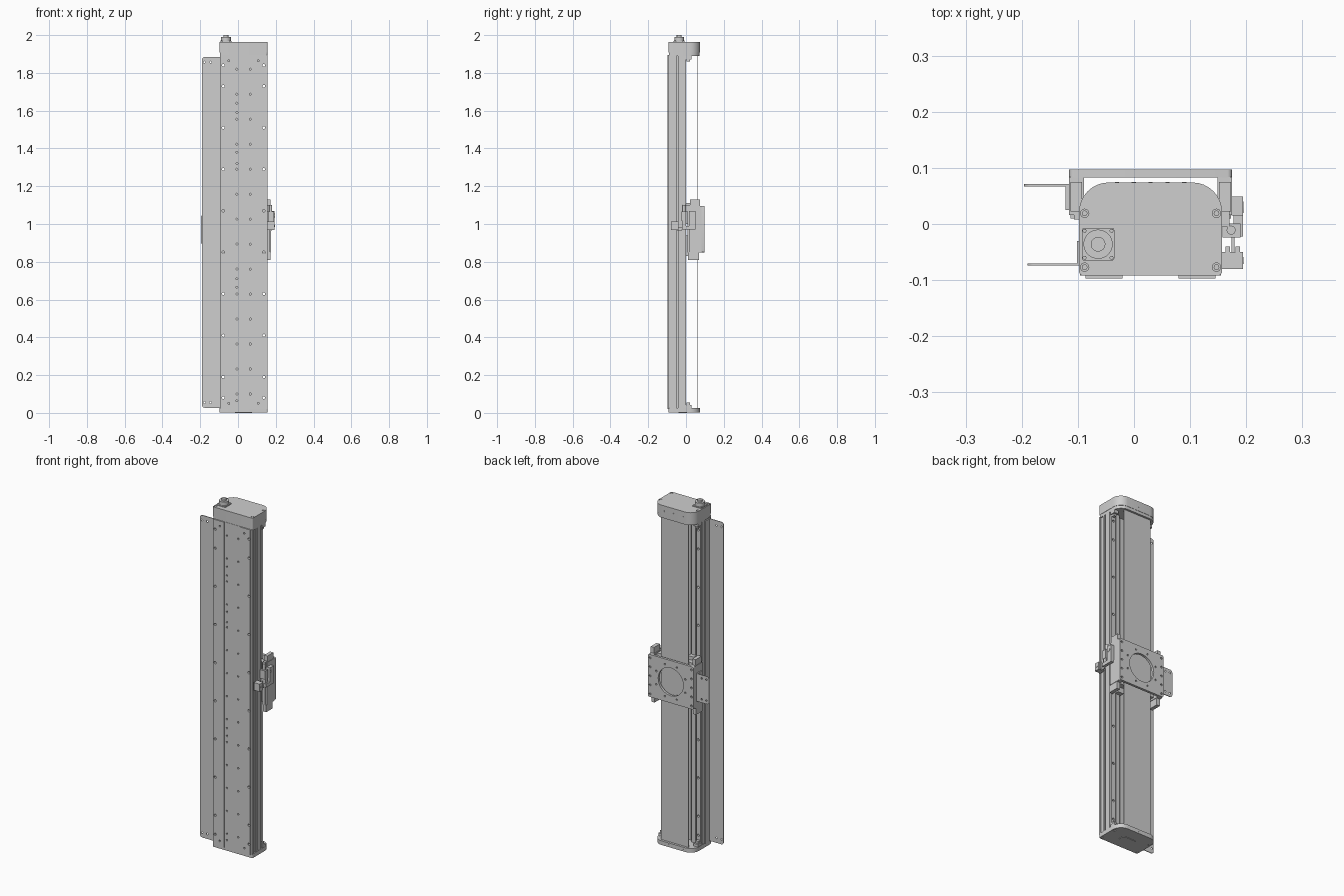
import bpy, bmesh, math
from mathutils import Matrix, Vector

if "Cube" in bpy.data.objects:
    bpy.data.objects.remove(bpy.data.objects["Cube"])

XC = 0.0295          # centre line of the rail body
grey = bpy.data.materials.new("machined_grey")
grey.diffuse_color = (0.62, 0.62, 0.62, 1)
grey.use_nodes = True
grey.node_tree.nodes["Principled BSDF"].inputs["Base Color"].default_value = grey.diffuse_color


def smooth(ob):
    bpy.ops.object.select_all(action='DESELECT')
    ob.select_set(True)
    bpy.context.view_layer.objects.active = ob
    bpy.ops.object.shade_smooth_by_angle(angle=math.radians(30))


def finish(name, bm):
    bmesh.ops.recalc_face_normals(bm, faces=bm.faces)
    me = bpy.data.meshes.new(name)
    bm.to_mesh(me)
    bm.free()
    me.materials.append(grey)
    ob = bpy.data.objects.new(name, me)
    bpy.context.collection.objects.link(ob)
    smooth(ob)
    return ob


def box(bm, x0, x1, y0, y1, z0, z1):
    m = Matrix.Translation(((x0 + x1) / 2, (y0 + y1) / 2, (z0 + z1) / 2))
    m = m @ Matrix.Diagonal((x1 - x0, y1 - y0, z1 - z0, 1))
    bmesh.ops.create_cube(bm, size=1, matrix=m)


def rod(bm, c, r, length, axis='Z', n=16):
    rot = {'Z': Matrix(), 'Y': Matrix.Rotation(math.pi / 2, 4, 'X'),
           'X': Matrix.Rotation(math.pi / 2, 4, 'Y')}[axis]
    bmesh.ops.create_cone(bm, cap_ends=True, segments=n, radius1=r, radius2=r,
                          depth=length, matrix=Matrix.Translation(c) @ rot)


def prism(bm, pts, a, b, axis='Z'):
    """Closed solid from an outline, built from two end faces and side walls."""
    place = (lambda p, h: (p[0], p[1], h)) if axis == 'Z' else (lambda p, h: (p[0], h, p[1]))
    lo = [bm.verts.new(place(p, a)) for p in pts]
    hi = [bm.verts.new(place(p, b)) for p in pts]
    bm.faces.new(lo[::-1])
    bm.faces.new(hi)
    for i in range(len(pts)):
        bm.faces.new((lo[i - 1], lo[i], hi[i], hi[i - 1]))


def rounded(x0, x1, y0, y1, radii, n=8):
    """Rectangle outline with a radius per corner, from lower left going round."""
    out = []
    for k, (x, y, sx, sy) in enumerate([(x0, y0, 1, 1), (x1, y0, -1, 1), (x1, y1, -1, -1), (x0, y1, 1, -1)]):
        r = radii[k]
        for i in range(n + 1 if r else 1):
            a = math.pi + k * math.pi / 2 + i / n * math.pi / 2
            out.append((x + sx * r + r * math.cos(a), y + sy * r + r * math.sin(a)) if r else (x, y))
    return out


def volume(me):
    b = bmesh.new()
    b.from_mesh(me)
    v = abs(b.calc_volume())
    b.free()
    return v


def cut(ob, bm):
    """Subtract the holes, keeping the plain part if a solver fails."""
    tool = finish("hole_cutter", bm)
    tool.hide_render = True
    full = volume(ob.data)
    for solver in ('EXACT', 'MANIFOLD'):
        plain = ob.data.copy()
        mod = ob.modifiers.new("holes", 'BOOLEAN')
        mod.operation, mod.solver, mod.object = 'DIFFERENCE', solver, tool
        bpy.context.view_layer.objects.active = ob
        bpy.ops.object.modifier_apply(modifier=mod.name)
        if 0.6 * full < volume(ob.data) < full * 1.001:
            break
        ob.data = plain
    bpy.data.objects.remove(tool)
    smooth(ob)


def sides(bm, u0, u1, *rest):
    """Same box on both sides of the centre line."""
    box(bm, XC + u0, XC + u1, *rest)
    box(bm, XC - u1, XC - u0, *rest)


# Extruded body with front pads, side slots and a rear channel
half = [(.05, -.092), (.05, -.097), (.1155, -.097), (.1155, -.092), (.1255, -.092), (.1255, -.082),
        (.121, -.082), (.121, -.062), (.1255, -.062), (.1255, -.05), (.116, -.05), (.116, -.042),
        (.1255, -.042), (.1255, -.01), (.121, -.01), (.121, 0), (.095, 0), (.095, -.03)]
bm = bmesh.new()
prism(bm, [(XC + u, y) for u, y in half] + [(XC - u, y) for u, y in reversed(half)], .02, 1.895)
body = finish("extruded_body", bm)

# Mounting holes through the side walls
bm = bmesh.new()
for z in [.08, 1.84] + [.19 + .22 * i for i in range(8)]:
    for s in (-1, 1):
        rod(bm, (XC + s * .1075, -.05, z), .007, .2, 'Y', 12)
cut(body, bm)
# Blind holes in the front
bm = bmesh.new()
for i in range(14):
    for x in (-.006, .065):
        rod(bm, (x, -.09, .10 + .1323 * i), .005, .03, 'Y', 10)
for z in (.064, .665, .71, 1.32, 1.38, 1.59, 1.64):
    rod(bm, (-.006, -.09, z), .005, .03, 'Y', 10)
for s in (-1, 1):
    for z in (.05, 1.865):
        rod(bm, (XC + s * .078, -.09, z), .005, .03, 'Y', 10)
cut(body, bm)

# Guide rails and drive track inside the channel
bm = bmesh.new()
sides(bm, .063, .087, -.031, -.004, .025, 1.89)
finish("guide_rails", bm)
bm = bmesh.new()
box(bm, XC - .045, XC + .045, -.031, -.022, .025, 1.89)
finish("drive_track", bm)

# Rear cover strip
bm = bmesh.new()
box(bm, XC - .088, XC + .088, .058, .061, .02, 1.895)
finish("cover_strip", bm)


# End caps with rounded rear corners
def cap(name, z0, z1, e=0):
    b = bmesh.new()
    prism(b, rounded(XC - .1275 + e, XC + .1275 - e, -.092 + e, .074 - e, (.008, .008, .053, .053)), z0, z1)
    return finish(name, b)


cap("top_cap_base", 1.89, 1.907, .0015)
top = cap("top_cap", 1.907, 1.963)
bottom = cap("bottom_cap", .003, .027)
for ob, z in ((top, 1.963), (bottom, .003)):
    bm = bmesh.new()
    for s in (-1, 1):
        for y in (-.077, .019):
            rod(bm, (XC + s * .1175, y, z), .0075, .016)
    cut(ob, bm)
bm = bmesh.new()
for z in (1.957, .009):
    for s in (-1, 1):
        for y in (-.077, .019):
            rod(bm, (XC + s * .1175, y, z), .005, .01)
finish("cap_screws", bm)
bm = bmesh.new()
for z in (1.932, .016):
    for i in range(5):
        rod(bm, (XC - .06 + .03 * i, .073, z), .004, .003, 'Y', 10)
finish("cap_rear_screws", bm)
bm = bmesh.new()
prism(bm, rounded(-.015, .075, -.04, .005, (.015,) * 4, 5), 0, .004)
finish("bottom_access_plate", bm)

# Round connector on a square flange
bm = bmesh.new()
px, py = -.064, -.036
prism(bm, rounded(px - .029, px + .029, py - .029, py + .029, (.004,) * 4, 3), 1.962, 1.968)
rod(bm, (px, py, 1.978), .026, .022, n=32)
rod(bm, (px, py, 1.994), .013, .012, n=24)
for i in range(4):
    a = math.pi / 4 + i * math.pi / 2
    rod(bm, (px + .034 * math.cos(a), py + .034 * math.sin(a), 1.969), .0035, .004, n=10)
finish("connector", bm)

# End stops
bm = bmesh.new()
for z0, z1 in ((.027, .042), (1.872, 1.89)):
    sides(bm, .098, .126, -.002, .03, z0, z1)
for z0, z1 in ((.042, .055), (1.86, 1.872)):
    sides(bm, .104, .121, .002, .02, z0, z1)
finish("end_stops", bm)

# Long side bracket with a fixing flange
bm = bmesh.new()
prism(bm, rounded(-.19, -.096, .027, 1.885, (.014, 0, 0, .014), 5), -.074, -.070, 'Y')
bracket = finish("long_side_plate", bm)
bm = bmesh.new()
for x in (-.178, -.145):
    for z in (.055, 1.857):
        rod(bm, (x, -.07, z), .005, .03, 'Y', 12)
cut(bracket, bm)
bm = bmesh.new()
box(bm, -.102, -.0955, -.074, -.030, .027, 1.885)
finish("long_side_flange", bm)

# Carriage plate with a round opening and bolt holes
bm = bmesh.new()
prism(bm, rounded(XC - .145, XC + .145, .85, 1.095, (.008,) * 4, 4), .083, .097, 'Y')
plate = finish("carriage_plate", bm)
bm = bmesh.new()
rod(bm, (XC, .09, .972), .08, .05, 'Y', 48)
for i in range(8):
    a = math.pi / 8 + i * math.pi / 4
    rod(bm, (XC + .1 * math.cos(a), .097, .972 + .1 * math.sin(a)), .005, .02, 'Y', 10)
for s in (-1, 1):
    for i in range(5):
        rod(bm, (XC + s * .132, .097, .868 + .052 * i), .006, .014, 'Y', 12)
cut(plate, bm)

# Carriage side legs, end blocks and inner bridge
bm = bmesh.new()
sides(bm, .119, .145, .016, .084, .85, 1.095)
sides(bm, .121, .136, .008, .017, .85, 1.095)
finish("carriage_legs", bm)
bm = bmesh.new()
sides(bm, .122, .143, .010, .070, .81, .851)
sides(bm, .122, .143, .022, .075, 1.094, 1.13)
finish("carriage_end_blocks", bm)
bm = bmesh.new()
box(bm, XC - .12, XC + .12, .018, .05, .86, 1.09)
finish("carriage_bridge", bm)
bm = bmesh.new()
for z in (.83, 1.0):
    sides(bm, .056, .093, -.022, .02, z, z + .11)
finish("bearing_blocks", bm)

# Small side plate on the carriage
bm = bmesh.new()
prism(bm, rounded(-.196, -.116, .89, 1.05, (.014, 0, 0, .014), 5), .067, .071, 'Y')
small = finish("small_side_plate", bm)
bm = bmesh.new()
for x in (-.18, -.15):
    for z in (.91, 1.03):
        rod(bm, (x, .07, z), .005, .03, 'Y', 12)
cut(small, bm)
bm = bmesh.new()
box(bm, -.122, -.115, .025, .071, .89, 1.05)
finish("small_side_flange", bm)

# Sensor arm on the right side
bm = bmesh.new()
box(bm, .177, .194, -.022, .049, .97, .99)
box(bm, .174, .194, .015, .049, .985, 1.07)
finish("sensor_bracket", bm)
bm = bmesh.new()
box(bm, .158, .19, -.024, .001, 1.015, 1.065)
box(bm, .16, .188, -.018, .001, .985, 1.016)
rod(bm, (.173, -.011, 1.08), .008, .04, n=16)
box(bm, .157, .17, -.005, .03, 1.065, 1.10)
finish("cable_clamp", bm)
bm = bmesh.new()
box(bm, .157, .194, -.08, -.05, .968, 1.012)
for x in (.163, .181):
    box(bm, x, x + .008, -.051, -.040, .968, 1.012)
box(bm, .174, .179, -.051, -.02, .965, .985)
finish("sensor_head", bm)
bm = bmesh.new()
rod(bm, (.194, .03, 1.045), .010, .003, 'X', 16)
rod(bm, (.194, -.065, .99), .006, .003, 'X', 12)
finish("sensor_screws", bm)
